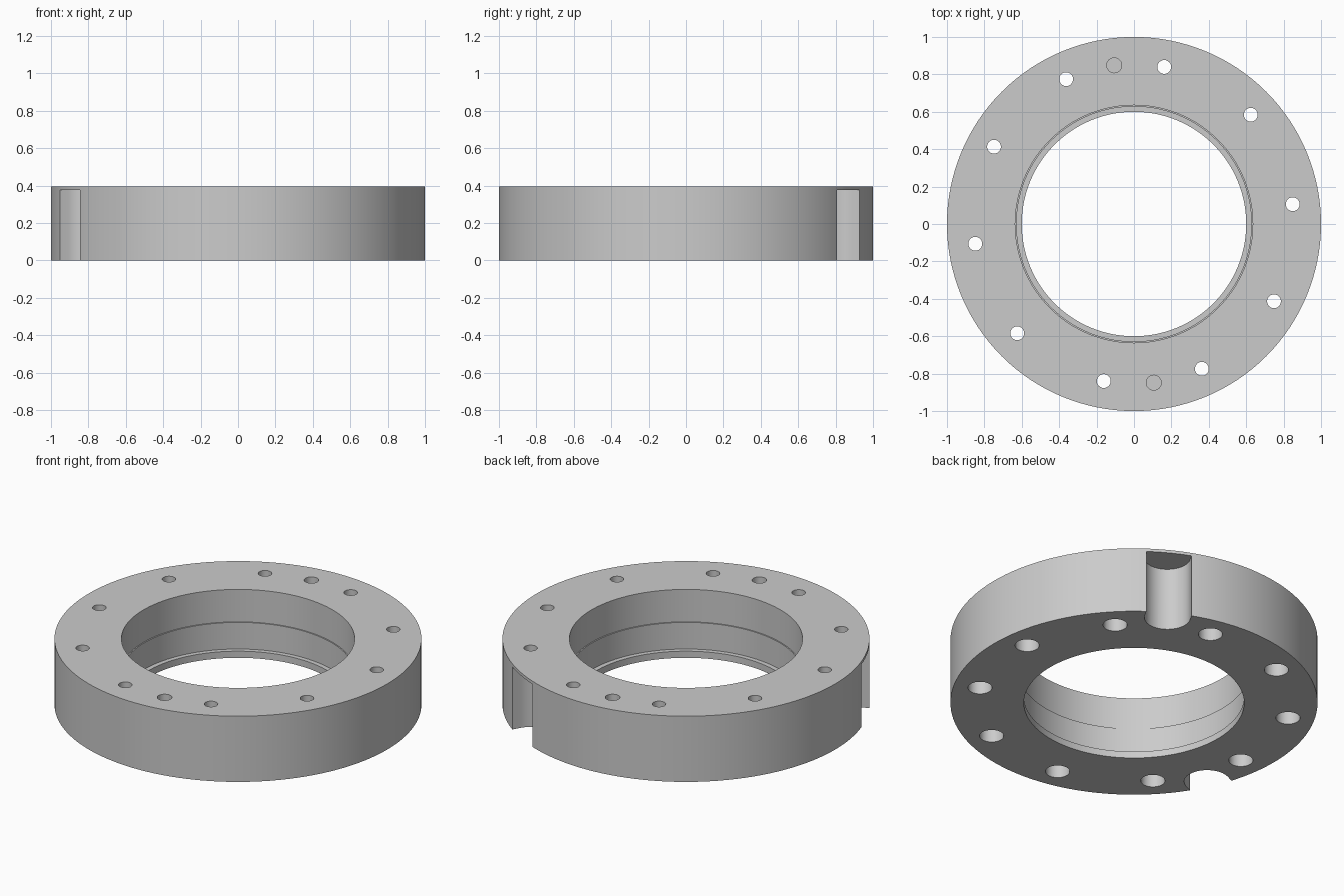
import bpy, bmesh, math
from mathutils import Matrix

cube = bpy.data.objects.get("Cube")
if cube:
    bpy.data.objects.remove(cube, do_unlink=True)

HEIGHT = 0.395
BOLT_RADIUS = 0.855
START = 7.1          # angle of the first bolt hole, degrees
STEP = 36            # spacing of the bolt holes


def make_object(name, bm):
    bmesh.ops.recalc_face_normals(bm, faces=bm.faces)
    mesh = bpy.data.meshes.new(name)
    bm.to_mesh(mesh)
    bm.free()
    ob = bpy.data.objects.new(name, mesh)
    bpy.context.scene.collection.objects.link(ob)
    return ob


def lathe(name, profile, steps, closed=False):
    """Revolve (radius, z) points around the z axis."""
    bm = bmesh.new()
    verts = [bm.verts.new((r, 0, z)) for r, z in profile]
    pairs = list(zip(verts, verts[1:]))
    if closed:
        pairs.append((verts[-1], verts[0]))
    edges = [bm.edges.new(p) for p in pairs]
    bmesh.ops.spin(bm, geom=verts + edges, cent=(0, 0, 0), axis=(0, 0, 1),
                   angle=math.tau, steps=steps)
    bmesh.ops.remove_doubles(bm, verts=bm.verts, dist=1e-5)
    return make_object(name, bm)


def slot(name, radius, top):
    """Round-ended slot running outwards along +x."""
    bm = bmesh.new()
    outline = [(0.3, -radius), (0.3, radius)]
    for i in range(25):
        a = math.pi / 2 + math.pi * i / 24
        outline.append((radius * math.cos(a), radius * math.sin(a)))
    face = bm.faces.new([bm.verts.new((x, y, -0.1)) for x, y in outline])
    ext = bmesh.ops.extrude_face_region(bm, geom=[face])["geom"]
    moved = [v for v in ext if isinstance(v, bmesh.types.BMVert)]
    bmesh.ops.translate(bm, verts=moved, vec=(0, 0, top + 0.1))
    return make_object(name, bm)


def cut(target, cutter, radius, degrees):
    """Place the cutter on a circle, subtract it and remove it."""
    cutter.data.transform(Matrix.Rotation(math.radians(degrees), 4, "Z")
                          @ Matrix.Translation((radius, 0, 0)))
    cutter.hide_render = True
    mod = target.modifiers.new("cut", "BOOLEAN")
    mod.operation = "DIFFERENCE"
    mod.solver = "EXACT"
    mod.object = cutter
    bpy.context.view_layer.objects.active = target
    bpy.ops.object.modifier_apply(modifier=mod.name)
    bpy.data.objects.remove(cutter, do_unlink=True)


# Ring body with a stepped bore and a small ledge at the bottom
ring = lathe("flange_ring", [
    (1, 0), (1, HEIGHT), (0.635, HEIGHT), (0.635, 0.2),
    (0.628, 0.2), (0.628, 0.04), (0.6, 0.04), (0.6, 0)], 128, closed=True)

# Through bolt holes, counterbored from below
for i in range(10):
    hole = lathe("bolt_hole_cutter", [
        (0, -0.1), (0.066, -0.1), (0.066, 0.22), (0.037, 0.22),
        (0.037, 0.6), (0, 0.6)], 32)
    cut(ring, hole, BOLT_RADIUS, START + STEP * i)

# Two blind holes in the top face
for angle in (START + 90, START + 270):
    hole = lathe("blind_hole_cutter", [
        (0, 0.2), (0.04, 0.2), (0.04, 0.6), (0, 0.6)], 32)
    cut(ring, hole, BOLT_RADIUS, angle)

# Two rim notches, open below and closed by a thin web on top
for n in (1.5, 5.5):
    cut(ring, slot("notch_cutter", 0.125, 0.377), 0.945, START + STEP * n)

# Plain grey metal
grey = bpy.data.materials.new("grey_metal")
grey.use_nodes = True
colour = (0.6, 0.6, 0.6, 1)
grey.diffuse_color = colour
grey.node_tree.nodes["Principled BSDF"].inputs["Base Color"].default_value = colour
ring.data.materials.clear()
ring.data.materials.append(grey)
for poly in ring.data.polygons:
    poly.material_index = 0

bpy.ops.object.select_all(action="DESELECT")
ring.select_set(True)
bpy.context.view_layer.objects.active = ring
bpy.ops.object.shade_smooth_by_angle(angle=math.radians(30))
